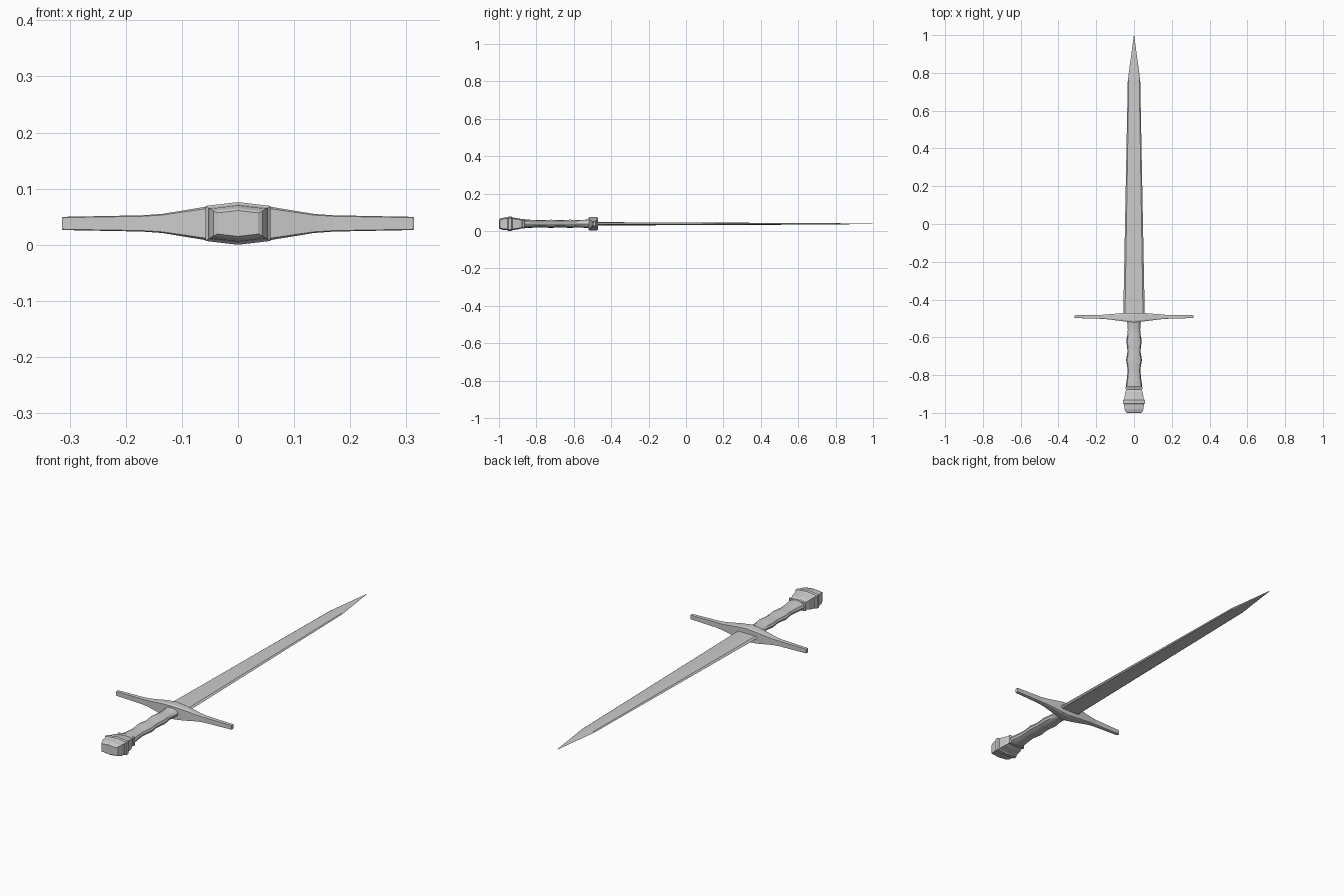
import bpy, bmesh, math
from mathutils import Vector

if "Cube" in bpy.data.objects:
    bpy.data.objects.remove(bpy.data.objects["Cube"])

ZC = 0.038  # height of the sword's long axis


def loft(name, rings, smooth=None):
    """Skin a list of closed point rings and cap both ends."""
    bm = bmesh.new()
    rows = [[bm.verts.new(p) for p in ring] for ring in rings]
    for a, b in zip(rows, rows[1:]):
        n = len(a)
        for i in range(n):
            j = (i + 1) % n
            bm.faces.new((a[i], a[j], b[j], b[i]))
    bm.faces.new(rows[0])
    bm.faces.new(rows[-1])
    bmesh.ops.recalc_face_normals(bm, faces=bm.faces)
    mesh = bpy.data.meshes.new(name)
    bm.to_mesh(mesh)
    bm.free()
    ob = bpy.data.objects.new(name, mesh)
    bpy.context.collection.objects.link(ob)
    if smooth:
        bpy.context.view_layer.objects.active = ob
        ob.select_set(True)
        bpy.ops.object.shade_smooth_by_angle(angle=math.radians(smooth))
        ob.select_set(False)
    return ob


def along_y(stations, section):
    return [[Vector((hw * u, y, ZC + hz * v)) for u, v in section]
            for y, hw, hz in stations]


# blade: flat body with narrow bevelled edges, tapering to a point
blade_section = [(-1, 0), (-.84, .85), (0, 1), (.84, .85),
                 (1, 0), (.84, -.85), (0, -1), (-.84, -.85)]
loft("blade", along_y([(-.49, .057, .009), (.76, .033, .004),
                       (.998, .001, .0005)], blade_section))

# crossguard: chamfered bar, thickest at the middle
guard_half = [(0, .036, -.522, -.470), (.05, .031, -.516, -.471),
              (.135, .017, -.505, -.478), (.17, .0145, -.502, -.481),
              (.31, .0118, -.498, -.483), (.314, .0105, -.497, -.484)]
guard = [(-x, h, a, b) for x, h, a, b in guard_half[:0:-1]] + guard_half
rings = []
for x, h, y0, y1 in guard:
    c = .18 * (y1 - y0)
    k = h * .88
    rings.append([Vector((x, y, ZC + z)) for y, z in
                  [(y0, -k), (y0 + c, -h), (y1 - c, -h), (y1, -k),
                   (y1, k), (y1 - c, h), (y0 + c, h), (y0, k)]])
loft("crossguard", rings)

# grip: oval handle with finger swells
oval = [(math.cos(math.tau * i / 12), math.sin(math.tau * i / 12))
        for i in range(12)]
loft("grip", along_y([(-.505, .044, .026), (-.525, .034, .023),
                      (-.56, .033, .020), (-.585, .035, .020),
                      (-.62, .041, .022), (-.655, .036, .020),
                      (-.68, .035, .019), (-.72, .042, .022),
                      (-.755, .036, .020), (-.78, .034, .019),
                      (-.82, .038, .021), (-.855, .043, .023),
                      (-.875, .040, .022)], oval), smooth=35)

# pommel: stepped six-sided block with ridged top and bottom
hexa = [(-1, -.82), (0, -1), (1, -.82), (1, .82), (0, 1), (-1, .82)]
loft("pommel", along_y([(-.860, .039, .022), (-.863, .044, .025),
                        (-.872, .044, .025), (-.876, .040, .023),
                        (-.89, .046, .028), (-.928, .052, .034),
                        (-.933, .058, .038), (-.950, .058, .038),
                        (-.955, .053, .034), (-.980, .050, .032),
                        (-.995, .044, .027), (-1.0, .036, .023)], hexa))
